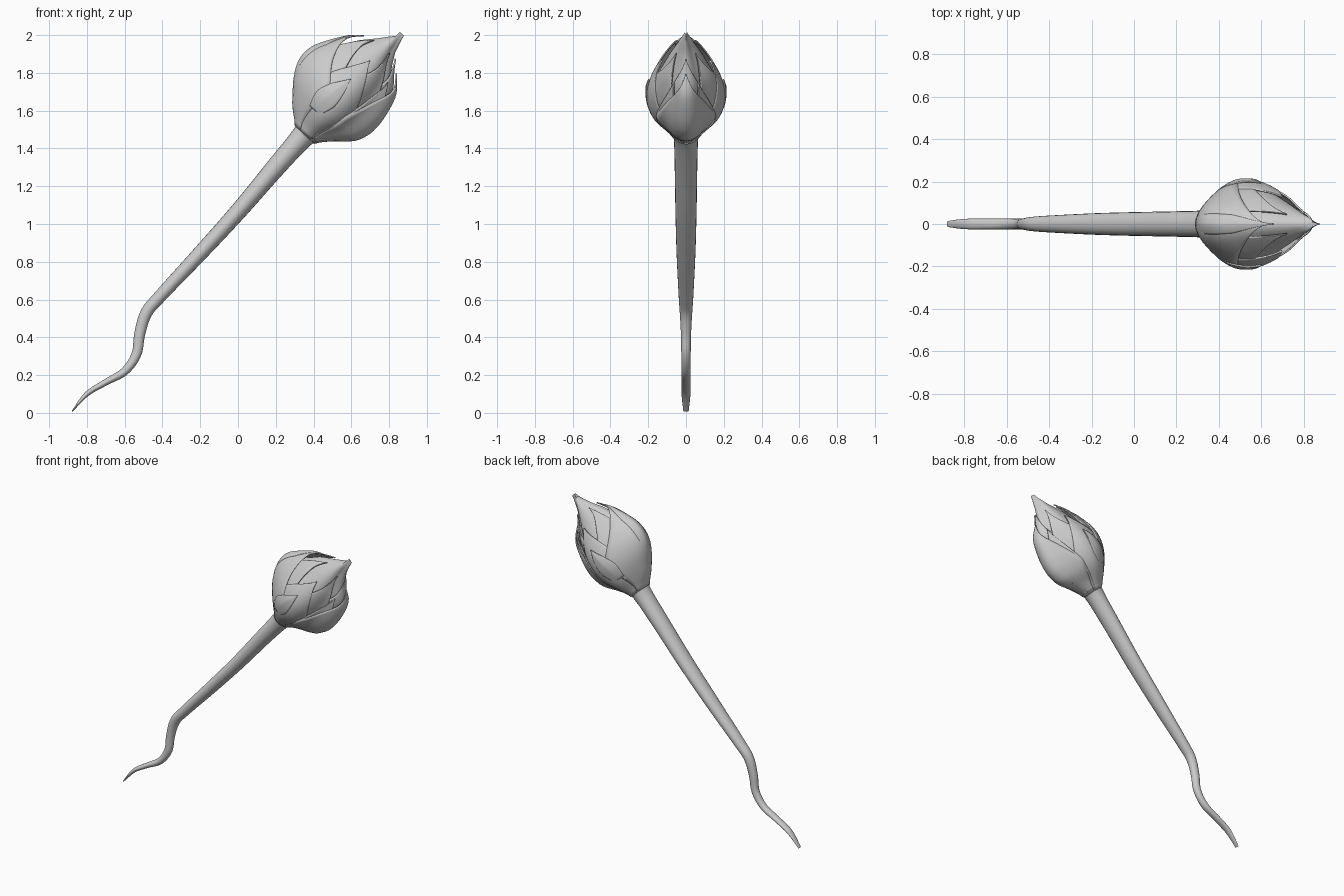
import bpy, bmesh, math
from mathutils import Vector

if "Cube" in bpy.data.objects:
    bpy.data.objects.remove(bpy.data.objects["Cube"])

BASE = Vector((0.34, 0, 1.46))
U = Vector((0.68, 0, 0.733))     # bud axis
V = Vector((-0.733, 0, 0.68))    # upper-left side of the bud
Y = Vector((0, 1, 0))


def spline(pts, t):
    """Catmull-Rom through equal-length tuples, t in 0..1"""
    f = t * (len(pts) - 1)
    i = min(int(f), len(pts) - 2)
    s = f - i
    p = [pts[max(0, min(len(pts) - 1, i + k))] for k in (-1, 0, 1, 2)]
    return [0.5 * (2 * b + (c - a) * s + (2 * a - 5 * b + 4 * c - d) * s * s
                   + (3 * b - a - 3 * c + d) * s ** 3) for a, b, c, d in zip(*p)]


def lookup(pts, x):
    """Linear value of a table of (x, value)"""
    for (x0, v0), (x1, v1) in zip(pts, pts[1:]):
        if x <= x1:
            return v0 + (v1 - v0) * (x - x0) / (x1 - x0)
    return pts[-1][1]


def grid_object(name, rows, closed=False, thick=0):
    bm = bmesh.new()
    vs = [[bm.verts.new(p) for p in r] for r in rows]
    n = len(rows[0])
    for a, b in zip(vs, vs[1:]):
        for j in range(n if closed else n - 1):
            k = (j + 1) % n
            bm.faces.new((a[j], a[k], b[k], b[j]))
    if closed:
        bm.faces.new(vs[0])
        bm.faces.new(vs[-1])
    bmesh.ops.remove_doubles(bm, verts=bm.verts, dist=0.0004)
    bmesh.ops.recalc_face_normals(bm, faces=bm.faces)
    me = bpy.data.meshes.new(name)
    bm.to_mesh(me)
    bm.free()
    ob = bpy.data.objects.new(name, me)
    bpy.context.collection.objects.link(ob)
    if thick:
        m = ob.modifiers.new("thickness", 'SOLIDIFY')
        m.thickness = thick
        m.offset = 0
    bpy.ops.object.select_all(action='DESELECT')
    ob.select_set(True)
    bpy.context.view_layer.objects.active = ob
    bpy.ops.object.shade_smooth_by_angle(angle=math.radians(45))
    return ob


# Stem: x, z, in-plane radius, sideways radius
STEM = [(-0.878, 0.008, 0.003, 0.014), (-0.80, 0.10, 0.013, 0.024), (-0.70, 0.162, 0.017, 0.025),
        (-0.60, 0.22, 0.022, 0.025), (-0.538, 0.31, 0.026, 0.025), (-0.52, 0.42, 0.029, 0.027),
        (-0.485, 0.53, 0.032, 0.033), (-0.41, 0.62, 0.034, 0.039), (-0.2, 0.845, 0.040, 0.050),
        (0.0, 1.065, 0.045, 0.056), (0.2, 1.30, 0.052, 0.060), (0.34, 1.46, 0.062, 0.066),
        (0.40, 1.525, 0.09, 0.09)]
rows = []
for i in range(73):
    t = i / 72
    x, z, r, ry = spline(STEM, t)
    q0, q1 = spline(STEM, max(0, t - .01)), spline(STEM, min(1, t + .01))
    d = Vector((q1[0] - q0[0], 0, q1[1] - q0[1])).normalized()
    nrm = Vector((-d.z, 0, d.x))
    rows.append([Vector((x, 0, z)) + nrm * (r * math.cos(a)) + Y * (ry * math.sin(a))
                 for a in (math.tau * k / 20 for k in range(20))])
grid_object("stem", rows, True)

# Bud envelope: radius against distance along the axis, on three sides
UP = [(0, .056), (.03, .072), (.08, .145), (.13, .19), (.20, .25), (.26, .282), (.32, .294), (.39, .283),
      (.48, .235), (.57, .178), (.62, .12), (.70, .03), (.76, -.027)]
DOWN = [(0, .060), (.04, .08), (.094, .130), (.14, .180), (.183, .225), (.26, .25), (.33, .25), (.387, .24),
        (.46, .222), (.515, .20), (.59, .125), (.68, .06), (.76, .027)]
SIDE = [(0, .064), (.05, .09), (.10, .135), (.15, .17), (.20, .193), (.26, .207), (.33, .208), (.40, .193),
        (.50, .155), (.60, .10), (.70, .04), (.76, 0)]


def smooth(tab, a):
    return sum(lookup(tab, min(.76, max(0, a + d))) for d in (-.02, 0, .02)) / 3


def envelope(a, phi, s=1.0):
    """Rounded above, keel-shaped below"""
    c = math.cos(phi)
    v = smooth(UP, a) * c if c > 0 else smooth(DOWN, a) * c
    keel = math.sin(2 * phi) ** 2 * min(1, a / .1)
    s *= 1 - (0.09 if c > 0 else 0.21) * keel
    return BASE + U * a + V * (v * s) + Y * (smooth(SIDE, a) * math.sin(phi) * s)


# Closed inner bud, slimmer towards the tip
rows = []
for i in range(31):
    a = .01 + .75 * i / 30
    s = .95 - .17 * min(1, max(0, (a - .25) / .25))
    s += .22 * max(0, (a - .66) / .1)
    rows.append([envelope(a, math.tau * k / 40, s) for k in range(40)])
grid_object("inner_bud", rows, True)


def petal(name, centre, half, a0, a1, s0, s1, sharp=0.5, ridge=0.0, skew=0.0):
    """Pointed shell on the envelope; angles in degrees, s0/s1 scale at base/tip"""
    rows = []
    for i in range(29):
        t = i / 28
        w = 1 if t < sharp else max(0.0, 1 - ((t - sharp) / (1 - sharp)) ** 1.2)
        w *= 0.75 + 0.25 * math.sin(min(1, t * 2) * math.pi / 2)
        row = []
        for j in range(15):
            k = j / 7 - 1
            a = a0 + (a1 - a0) * t
            phi = math.radians(centre + skew * t + half * w * k)
            s = s0 + (s1 - s0) * t + ridge * (1 - abs(k)) * math.sin(math.pi * t)
            row.append(envelope(a, phi, s))
        rows.append(row)
    return grid_object(name, rows, thick=0.008)


# Petals on the symmetry plane
petal("back_petal", 0, 78, .02, .585, .98, .98, .45)
petal("back_ridge", 0, 14, .18, .615, .97, 1.0, .6, .03)
petal("lower_petal", 180, 66, .02, .585, .98, 1.03, .35)
petal("lower_inner_petal", 180, 60, .2, .64, .86, .90, .4)

# Mirrored pairs of side petals
for sign, tag in ((1, "left"), (-1, "right")):
    petal("side_petal_" + tag, sign * 94, 40, .02, .54, .98, .95, .4, .02, sign * -8)
    petal("side_inner_petal_" + tag, sign * 112, 36, .1, .64, .92, .95, .45, .0, sign * 10)
    petal("upper_side_petal_" + tag, sign * 52, 34, .1, .635, .94, .96, .45, .0, sign * -12)
    petal("lower_side_petal_" + tag, sign * 140, 28, .03, .52, .98, 1.0, .4, .01, sign * 8)
    petal("small_leaf_" + tag, sign * 76, 15, .15, .40, .98, 1.02, .3, .03, sign * 10)
